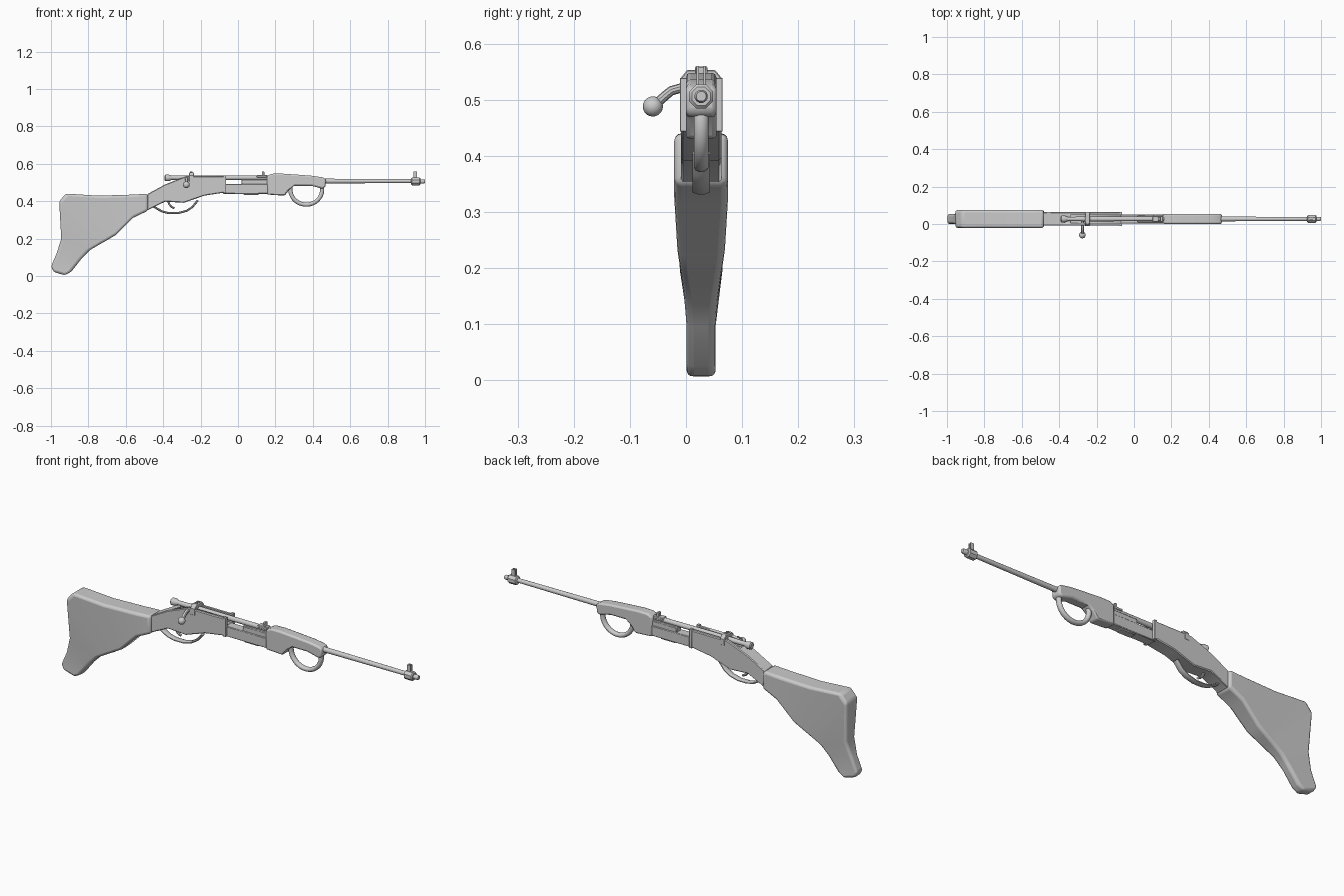
import bpy, bmesh, math
from mathutils import Vector

cube = bpy.data.objects.get("Cube")
if cube:
    bpy.data.objects.remove(cube, do_unlink=True)

CY = 0.027  # centre plane of the rifle
grey = bpy.data.materials.new("plain_grey")
grey.use_nodes = True
grey.diffuse_color = (0.6, 0.6, 0.6, 1)
grey.node_tree.nodes["Principled BSDF"].inputs["Base Color"].default_value = (0.6, 0.6, 0.6, 1)


def finish(name, bm, bevel=0, segments=2, smooth=True):
    bmesh.ops.recalc_face_normals(bm, faces=bm.faces)
    mesh = bpy.data.meshes.new(name)
    bm.to_mesh(mesh)
    bm.free()
    mesh.materials.append(grey)
    obj = bpy.data.objects.new(name, mesh)
    bpy.context.collection.objects.link(obj)
    if bevel:
        mod = obj.modifiers.new("edge_rounding", 'BEVEL')
        mod.width, mod.segments, mod.limit_method = bevel, segments, 'ANGLE'
        mod.angle_limit = math.radians(40)
    if smooth:
        bpy.ops.object.select_all(action='DESELECT')
        obj.select_set(True)
        bpy.context.view_layer.objects.active = obj
        bpy.ops.object.shade_smooth_by_angle(angle=math.radians(35))
    return obj


def skin(bm, rings, closed=False):
    """Join rings of points with quads, capping the ends of an open run."""
    loops = [[bm.verts.new(p) for p in ring] for ring in rings]
    pairs = list(zip(loops, loops[1:]))
    for a, b in pairs:
        n = len(a)
        for i in range(n):
            bm.faces.new((a[i], a[(i + 1) % n], b[(i + 1) % n], b[i]))
    bm.faces.new(loops[0])
    bm.faces.new(loops[-1])


def loft(name, sections, width, bevel=0.008, segments=2):
    """Sections are (top x, top z, bottom x, bottom z); width(z) is a half width."""
    bm = bmesh.new()
    rings = []
    for tx, tz, bx, bz in sections:
        t, b = width(tz), width(bz)
        rings.append([(tx, CY - t, tz), (tx, CY + t, tz), (bx, CY + b, bz), (bx, CY - b, bz)])
    skin(bm, rings)
    return finish(name, bm, bevel, segments)


def box(name, x0, x1, half, z0, z1, bevel=0.003, y=CY):
    bm = bmesh.new()
    skin(bm, [[(x, y - half, z0), (x, y + half, z0), (x, y + half, z1), (x, y - half, z1)] for x in (x0, x1)])
    return finish(name, bm, bevel, 1)


def rod(name, z, stations, sides=16):
    """Turned part along x from (x, radius) stations."""
    bm = bmesh.new()
    skin(bm, [[(x, CY + r * math.cos(a), z + r * math.sin(a))
               for a in (math.tau * (i + 0.5) / sides for i in range(sides))] for x, r in stations])
    return finish(name, bm)


def tube(name, path, ry, rn, sides=10):
    """Sweep an ellipse along a path; ry is across, rn is in the bending plane."""
    bm = bmesh.new()
    pts = [Vector(p) for p in path]
    rings = []
    across = Vector((0, 1, 0)) if len({round(p.y, 4) for p in pts}) == 1 else Vector((1, 0, 0))
    for i, p in enumerate(pts):
        d = (pts[min(i + 1, len(pts) - 1)] - pts[max(i - 1, 0)]).normalized()
        n = d.cross(across)
        rings.append([p + across * ry * math.cos(a) + n * rn * math.sin(a)
                      for a in (math.tau * (k + 0.5) / sides for k in range(sides))])
    skin(bm, rings)
    return finish(name, bm)


# Butt stock, narrowing toward the toe
loft("butt_stock", [
    (-.483, .44, -.48, .35), (-.58, .435, -.56, .312), (-.75, .43, -.65, .222),
    (-.92, .441, -.70, .192), (-.956, .40, -.735, .172), (-.945, .20, -.79, .14),
    (-.97, .12, -.835, .095), (-1, .05, -.89, .025), (-.985, .022, -.925, .004)],
    lambda z: .026 + .022 * min(1, max(0, (z - .12) / .14)), .013, 3)

# Receiver with an open bolt trough
receiver = loft("receiver", [
    (-.485, .438, -.485, .352), (-.39, .49, -.39, .398), (-.275, .535, -.29, .392),
    (-.18, .535, -.18, .43), (-.07, .535, -.07, .447)], lambda z: .036, .004, 1)
trough = box("trough_cutter", -.34, 0, .021, .493, .7, 0)
trough.hide_render = True
trough.hide_set(True)
cut = receiver.modifiers.new("trough", 'BOOLEAN')
cut.object, cut.operation = trough, 'DIFFERENCE'
for side, y in (("right", CY - .0295), ("left", CY + .0295)):
    box(side + "_receiver_flange", -.078, -.063, .0085, .443, .539, .001, y)

# Magazine body and breech
box("magazine_body", -.08, .17, .024, .44, .492)
box("breech_block", .02, .165, .02, .485, .516)
box("magazine_floor", .03, .11, .018, .434, .445, .002)

# Fore-end
loft("fore_end", [
    (.155, .535, .155, .436), (.18, .547, .25, .43), (.23, .548, .272, .46),
    (.32, .542, .30, .483), (.40, .536, .39, .483), (.452, .528, .452, .467), (.47, .518, .468, .478)],
    lambda z: .027, .008)

# Hand ring under the fore-end
ring = [(.365 + .085 * math.cos(a), CY, .463 + .081 * math.sin(a))
        for a in (math.radians(165 + 215 * i / 24) for i in range(25))]
tube("hand_ring", ring, .0135, .0115, 12)

# Barrel, muzzle band and front sight
rod("barrel", .508, [(.02, .013), (.45, .013), (.75, .0115), (.95, .0105)])
rod("muzzle_band", .506, [(.925, .015), (.93, .023), (.97, .023), (.975, .018)], 8)
rod("muzzle_tip", .506, [(.97, .012), (.992, .012), (1, .009)], 12)
for side, s in (("right", -1), ("left", 1)):
    box(side + "_sight_blade", .938, .958, .002, .52, .56, 0, CY + s * .006)

# Bolt, rear cap and handle
rod("bolt", .526, [(-.375, .011), (-.25, .013), (.06, .012), (.165, .012)])
rod("bolt_cap", .525, [(-.392, .013), (-.388, .018), (-.37, .018), (-.355, .012)])
tube("bolt_handle", [(-.276, CY, .521), (-.276, -.012, .520), (-.276, -.026, .516),
                     (-.276, -.036, .508), (-.276, -.056, .490)], .009, .0085)
bm = bmesh.new()
bmesh.ops.create_uvsphere(bm, u_segments=16, v_segments=10, radius=.018)
bmesh.ops.translate(bm, verts=bm.verts, vec=(-.276, -.059, .488))
finish("bolt_knob", bm)

# Bridge arching over the bolt
arch = [(-.037, .505), (-.037, .538), (-.025, .553), (.025, .553), (.037, .538), (.037, .505)]
bm = bmesh.new()
skin(bm, [[(x, CY + y, z) for y, z in arch] for x in (-.262, -.236)])
finish("bolt_bridge", bm, .002, 1)
for side, s in (("right", -1), ("left", 1)):
    box(side + "_bridge_ear", -.256, -.242, .003, .55, .559, 0, CY + s * .007)

# Rear sight
box("rear_sight_base", .10, .155, .015, .528, .54, .002)
box("rear_sight_leaf", .127, .141, .011, .535, .559, .002)

# Trigger guard and trigger
tube("trigger_guard", [(-.46, CY, .378), (-.435, CY, .362), (-.405, CY, .345), (-.37, CY, .337),
                       (-.32, CY, .337), (-.275, CY, .349), (-.245, CY, .368), (-.215, CY, .405)], .017, .006, 8)
tube("trigger", [(-.375, CY, .405), (-.368, CY, .385), (-.355, CY, .370), (-.34, CY, .363)], .007, .006, 8)
